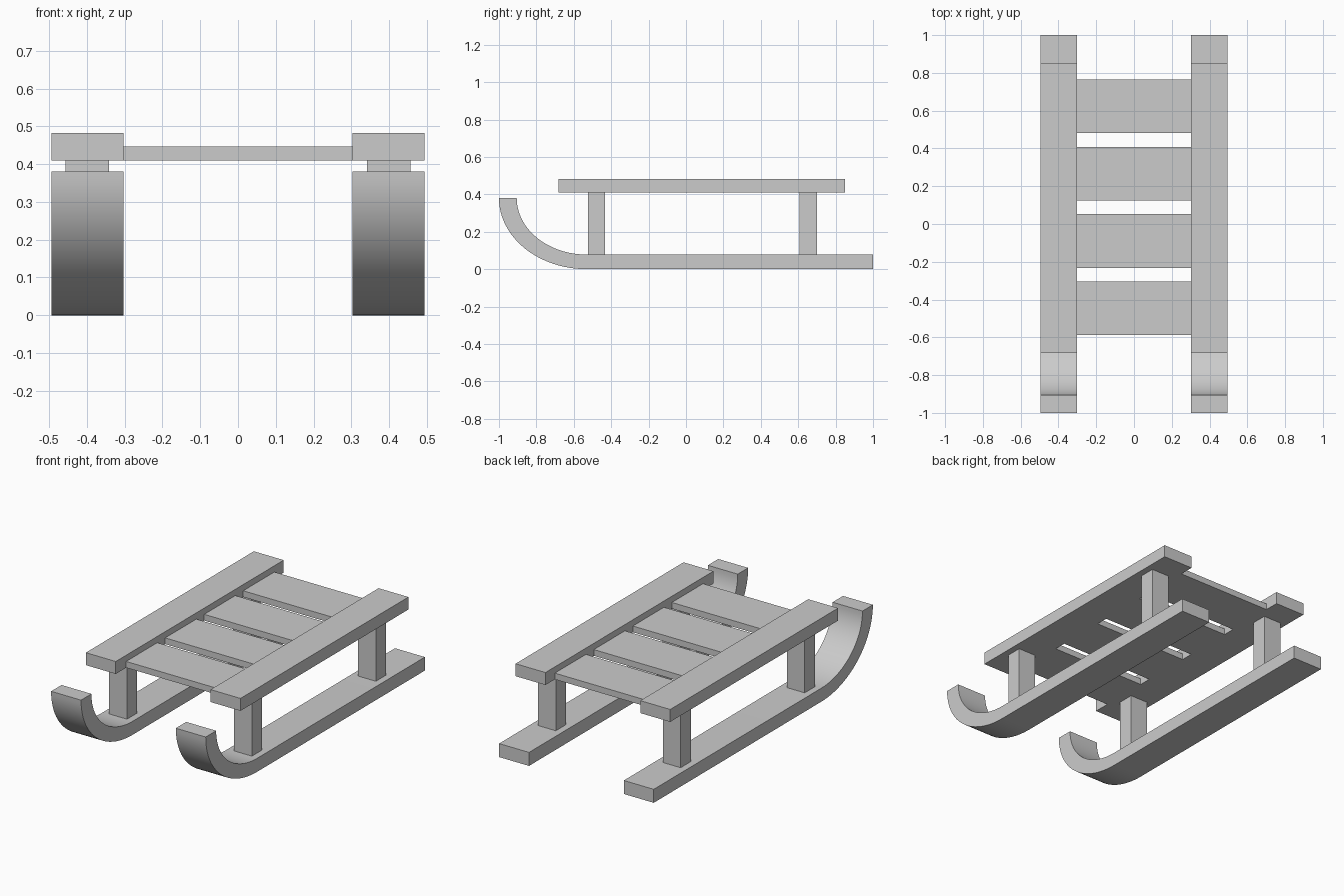
import bpy
import bmesh
from math import cos, sin, pi

cube = bpy.data.objects.get("Cube")
if cube:
    bpy.data.objects.remove(cube, do_unlink=True)

# Single plain material
grey = bpy.data.materials.new("light grey")
grey.use_nodes = True
colour = (0.6, 0.6, 0.6, 1)
grey.diffuse_color = colour
grey.node_tree.nodes["Principled BSDF"].inputs["Base Color"].default_value = colour


def extrude_profile(name, profile, x0, x1):
    """Extrude a closed (y, z) profile from x0 to x1."""
    bm = bmesh.new()
    face = bm.faces.new([bm.verts.new((x0, y, z)) for y, z in profile])
    grown = bmesh.ops.extrude_face_region(bm, geom=[face])["geom"]
    verts = [g for g in grown if isinstance(g, bmesh.types.BMVert)]
    bmesh.ops.translate(bm, verts=verts, vec=(x1 - x0, 0, 0))
    bmesh.ops.recalc_face_normals(bm, faces=bm.faces)
    mesh = bpy.data.meshes.new(name)
    bm.to_mesh(mesh)
    bm.free()
    mesh.materials.append(grey)
    obj = bpy.data.objects.new(name, mesh)
    bpy.context.collection.objects.link(obj)
    return obj


def box(name, x, y, z):
    (y0, y1), (z0, z1) = y, z
    return extrude_profile(name, [(y0, z0), (y1, z0), (y1, z1), (y0, z1)], *x)


# Heights and the curl at the front of the runners
RUNNER_TOP, SEAT = 0.078, 0.41
CURL_Y, CURL_Z, STEPS = -0.53, 0.38, 24


def curl(ry, rz):
    """Quarter ellipse from the flat of the runner up to its tip."""
    angles = [i / STEPS * pi / 2 for i in range(STEPS + 1)]
    return [(CURL_Y - ry * sin(a), CURL_Z - rz * cos(a)) for a in angles]


outer = curl(0.47, CURL_Z)
inner = curl(0.375, CURL_Z - RUNNER_TOP)
runner_profile = [(1, 0)] + outer + inner[::-1] + [(1, RUNNER_TOP)]

for side, s in (("left", 1), ("right", -1)):
    wide = sorted((s * 0.303, s * 0.494))
    narrow = sorted((s * 0.342, s * 0.456))

    # Curved runner
    runner = extrude_profile(side + "_runner", runner_profile, *wide)
    bpy.ops.object.select_all(action="DESELECT")
    runner.select_set(True)
    bpy.context.view_layer.objects.active = runner
    bpy.ops.object.shade_smooth_by_angle(angle=pi / 6)

    # Side rail and its two posts
    box(side + "_rail", wide, (-0.683, 0.85), (SEAT, 0.482))
    for end, y in (("front", -0.525), ("back", 0.607)):
        box(f"{end}_{side}_post", narrow, (y, y + 0.093), (RUNNER_TOP, SEAT))

# Seat slats between the rails
for i in range(4):
    y = -0.588 + i * 0.3562
    box(f"seat_slat_{i + 1}", (-0.303, 0.303), (y, y + 0.284), (SEAT, 0.446))
